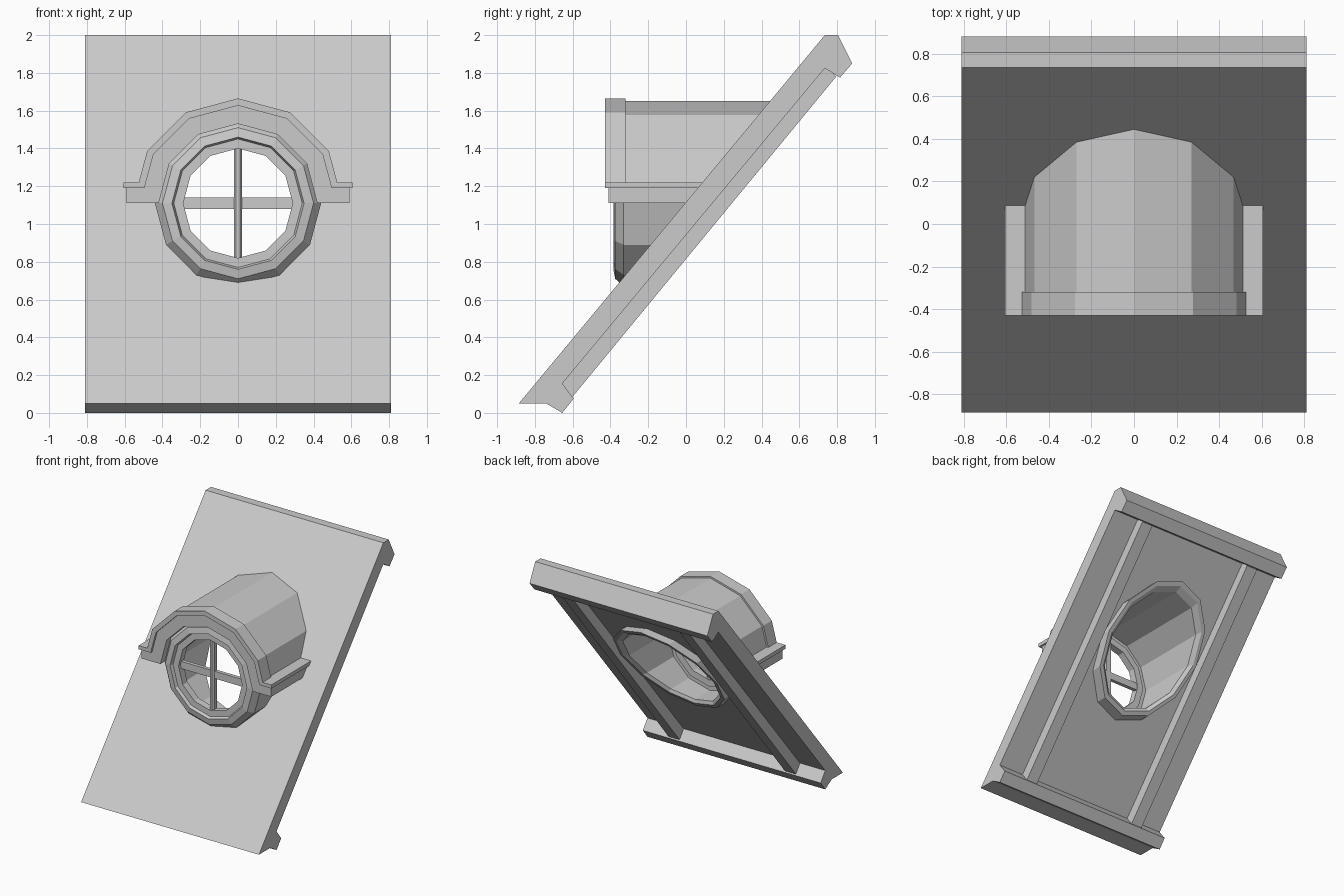
import bpy, bmesh, math

if "Cube" in bpy.data.objects:
    bpy.data.objects.remove(bpy.data.objects["Cube"], do_unlink=True)

grey = bpy.data.materials.new("light_grey")
grey.use_nodes = True
COLOUR = (0.6, 0.6, 0.6, 1)
grey.diffuse_color = COLOUR
grey.node_tree.nodes["Principled BSDF"].inputs["Base Color"].default_value = COLOUR

CZ = 1.11      # height of the window centre
SIDES = 12
SLOPE = 1.211


def roof_y(z, offset=0.0):
    """y on the sloped roof surface at height z, pushed back by offset."""
    return -0.88 + (z - 0.05) / SLOPE + offset


def finish(name, bm):
    bmesh.ops.recalc_face_normals(bm, faces=bm.faces)
    mesh = bpy.data.meshes.new(name)
    bm.to_mesh(mesh)
    bm.free()
    mesh.materials.append(grey)
    ob = bpy.data.objects.new(name, mesh)
    bpy.context.collection.objects.link(ob)
    return ob


def side_prism(name, profile, x0, x1):
    """Extrude a (y, z) outline along x."""
    bm = bmesh.new()
    face = bm.faces.new([bm.verts.new((x0, y, z)) for y, z in profile])
    ext = bmesh.ops.extrude_face_region(bm, geom=[face])["geom"]
    verts = [g for g in ext if isinstance(g, bmesh.types.BMVert)]
    bmesh.ops.translate(bm, vec=(x1 - x0, 0, 0), verts=verts)
    return finish(name, bm)


def front_prism(name, outline, y0, back):
    """Extrude an (x, z) outline from y0 to back(z)."""
    bm = bmesh.new()
    front = [bm.verts.new((x, y0, z)) for x, z in outline]
    rear = [bm.verts.new((x, back(z), z)) for x, z in outline]
    n = len(outline)
    bm.faces.new(front)
    bm.faces.new(rear[::-1])
    for i in range(n):
        j = (i + 1) % n
        bm.faces.new((front[i], rear[i], rear[j], front[j]))
    return finish(name, bm)


def ring(name, profile):
    """Revolve closed (radius, y) profile about the window axis; y may be a function of z."""
    bm = bmesh.new()
    loops = []
    for k in range(SIDES):
        a = math.tau * k / SIDES
        loop = []
        for r, y in profile:
            z = CZ + r * math.cos(a)
            loop.append(bm.verts.new((r * math.sin(a), y(z) if callable(y) else y, z)))
        loops.append(loop)
    n = len(profile)
    for k in range(SIDES):
        p, q = loops[k], loops[(k + 1) % SIDES]
        for i in range(n):
            j = (i + 1) % n
            bm.faces.new((p[i], p[j], q[j], q[i]))
    return finish(name, bm)


def arch(r, low):
    """Upper part of the twelve-sided outline, clipped at height low."""
    t = (low - CZ) / (r * 0.5)
    foot = r * (1 - t * (1 - math.cos(math.pi / 6)))
    mid = [(r * math.sin(a), CZ + r * math.cos(a))
           for a in (math.radians(d) for d in (-60, -30, 0, 30, 60))]
    return [(-foot, low)] + mid + [(foot, low)]


def arch_band(name, outer, inner, low, y0, back):
    return front_prism(name, arch(outer, low) + arch(inner, low)[::-1], y0, back)


# Sloped roof panel with its eave and ridge beams
roof = side_prism("roof_panel", [
    (-0.885, 0.05), (-0.74, 0.05), (-0.655, 0.0), (-0.595, 0.075), (-0.655, 0.155),
    (0.735, 1.825), (0.815, 1.775), (0.88, 1.85), (0.805, 2.0), (0.735, 2.0)], -0.81, 0.81)

# Round opening through the roof
cutter = front_prism("opening_cutter", [
    (0.41 * math.sin(math.tau * k / SIDES), CZ + 0.41 * math.cos(math.tau * k / SIDES))
    for k in range(SIDES)], -1.5, lambda z: 1.5)
cutter.hide_render = True
cut = roof.modifiers.new("opening", 'BOOLEAN')
cut.operation = 'DIFFERENCE'
cut.solver = 'EXACT'
cut.object = cutter
bpy.context.view_layer.objects.active = roof
bpy.ops.object.modifier_apply(modifier="opening")
bpy.data.objects.remove(cutter, do_unlink=True)

# Rafters under the panel
for side, x0 in (("left", 0.48), ("right", -0.58)):
    side_prism(side + "_rafter", [
        (-0.67, 0.165), (-0.605, 0.08), (0.795, 1.78), (0.73, 1.85)], x0, x0 + 0.1)


def in_slab(z):
    return roof_y(z, 0.07)


# Barrel roof of the dormer, fascia and projecting hood
arch_band("barrel_roof", 0.54, 0.42, 1.12, -0.36, in_slab)
arch_band("fascia_arch", 0.525, 0.42, 1.11, -0.41, lambda z: -0.34)
arch_band("hood_arch", 0.555, 0.517, 1.19, -0.43, lambda z: -0.32)

# Side ledges
for side, s in (("left", 1), ("right", -1)):
    front_prism(side + "_ledge_cap", [
        (s * 0.50, 1.19), (s * 0.605, 1.19), (s * 0.605, 1.22), (s * 0.50, 1.22)], -0.43, in_slab)
    front_prism(side + "_ledge_base", [
        (s * 0.43, CZ), (s * 0.59, CZ), (s * 0.59, 1.19), (s * 0.43, 1.19)], -0.41, in_slab)

# Round window frame and the tube running through the roof


def tube_end(z):
    return roof_y(z, 0.23)


ring("window_tube", [
    (0.35, -0.385), (0.40, -0.375), (0.44, -0.33), (0.44, tube_end), (0.41, tube_end),
    (0.38, lambda z: roof_y(z, 0.20)), (0.38, -0.31), (0.34, -0.31), (0.34, -0.36)])
ring("window_sash", [(0.345, -0.36), (0.345, -0.30), (0.29, -0.30), (0.29, -0.36)])

# Glazing bars
front_prism("horizontal_bar", [
    (-0.30, 1.08), (0.30, 1.08), (0.30, 1.14), (-0.30, 1.14)], -0.335, lambda z: -0.305)
bm = bmesh.new()
bar = [(-0.022, -0.335), (-0.01, -0.35), (0.01, -0.35), (0.022, -0.335),
       (0.022, -0.305), (-0.022, -0.305)]
base = bm.faces.new([bm.verts.new((x, y, CZ - 0.30)) for x, y in bar])
ext = bmesh.ops.extrude_face_region(bm, geom=[base])["geom"]
bmesh.ops.translate(bm, vec=(0, 0, 0.60), verts=[g for g in ext if isinstance(g, bmesh.types.BMVert)])
finish("vertical_bar", bm)
